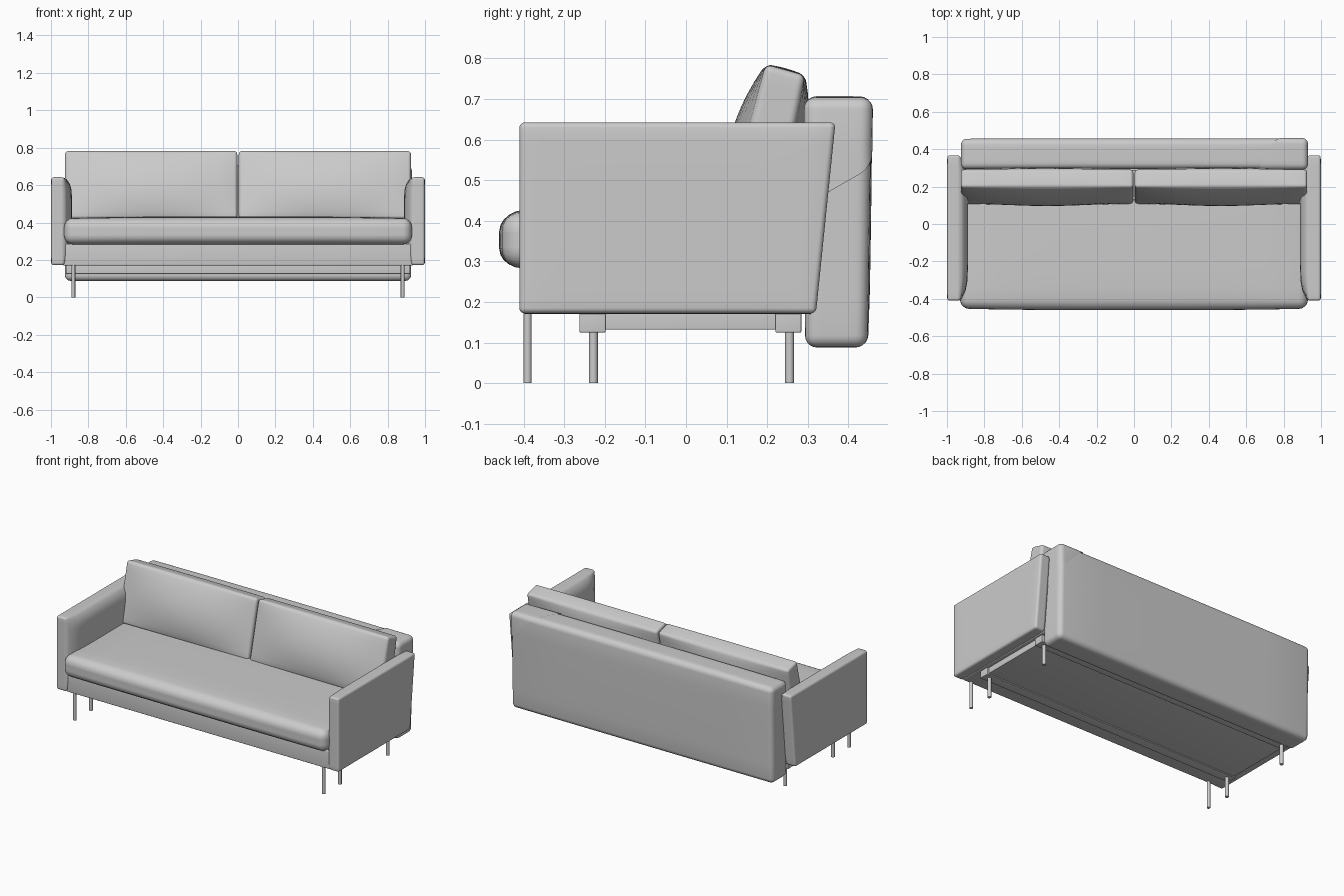
import bpy, bmesh
from mathutils import Vector

if "Cube" in bpy.data.objects:
    bpy.data.objects.remove(bpy.data.objects["Cube"])


def finish(name, bm, mirror=False, angle=0.7):
    bmesh.ops.recalc_face_normals(bm, faces=bm.faces)
    me = bpy.data.meshes.new(name)
    bm.to_mesh(me)
    bm.free()
    ob = bpy.data.objects.new(name, me)
    bpy.context.collection.objects.link(ob)
    if mirror:
        ob.modifiers.new("mirror", 'MIRROR')
    bpy.ops.object.select_all(action='DESELECT')
    ob.select_set(True)
    bpy.context.view_layer.objects.active = ob
    bpy.ops.object.shade_smooth_by_angle(angle=angle)
    return ob


def slab(x0, x1, quad, bevel, cuts=0, bulge=(0, 0, 0, 0, 0, 0), power=2):
    """Rounded block: quad = (y, z) of bottom front, bottom back, top back, top front.
    bulge = outward swelling of the -x, +x, -y, +y, -z, +z faces."""
    ys, zs = [p[0] for p in quad], [p[1] for p in quad]
    size = Vector((x1 - x0, (ys[1] + ys[2] - ys[0] - ys[3]) / 2,
                   (zs[2] + zs[3] - zs[0] - zs[1]) / 2))
    bm = bmesh.new()
    bmesh.ops.create_cube(bm, size=1)
    for v in bm.verts:
        v.co = v.co * size
    bmesh.ops.bevel(bm, geom=bm.edges[:], offset=bevel, segments=5,
                    profile=0.5, affect='EDGES', clamp_overlap=True)
    for axis in range(3):
        for i in range(cuts):
            co, no = Vector(), Vector()
            no[axis] = 1
            co[axis] = (size[axis] / 2 - bevel) * (2 * (i + 1) / (cuts + 1) - 1)
            bmesh.ops.bisect_plane(bm, geom=bm.verts[:] + bm.edges[:] + bm.faces[:],
                                   plane_co=co, plane_no=no, dist=1e-5)
    for v in bm.verts:
        n = [2 * v.co[k] / size[k] for k in range(3)]
        s, t = (n[1] + 1) / 2, (n[2] + 1) / 2
        w = ((1 - s) * (1 - t), s * (1 - t), s * t, (1 - s) * t)
        p = [(x0 + x1) / 2 + v.co.x,
             sum(a * b for a, b in zip(w, ys)), sum(a * b for a, b in zip(w, zs))]
        fall = [max(0, 1 - abs(c) ** power) for c in n]
        for k in range(3):
            f = fall[(k + 1) % 3] * fall[(k + 2) % 3]
            p[k] += f * (bulge[2 * k + 1] * (1 + n[k]) / 2 - bulge[2 * k] * (1 - n[k]) / 2)
        v.co = p
    return bm


def rect(y0, y1, z0, z1):
    return ((y0, z0), (y1, z0), (y1, z1), (y0, z1))


# Base and underframe
finish("base", slab(-0.935, 0.935, rect(-0.40, 0.31, 0.17, 0.285), 0.006))
finish("under_panel", slab(-0.91, 0.91, rect(-0.25, 0.27, 0.132, 0.175), 0.003))
for name, y in (("front_cross_bar", -0.23), ("back_cross_bar", 0.252)):
    finish(name, slab(-0.92, 0.92, rect(y - 0.032, y + 0.032, 0.125, 0.175), 0.003))

# Seat cushion
finish("seat_cushion", slab(-0.93, 0.93, rect(-0.452, 0.29, 0.283, 0.422), 0.048, 9,
                            (0, 0, 0.008, 0, 0, 0.01), 4))

# Arms, padded on the inside
finish("arms", slab(0.93, 0.998, ((-0.41, 0.172), (0.32, 0.172), (0.368, 0.642), (-0.41, 0.642)),
                    0.013, 17, (0.042, 0.002, 0, 0, 0, 0), 8), mirror=True)

# Backrest
back = ((0.293, 0.088), (0.447, 0.088), (0.456, 0.70), (0.293, 0.70))
finish("backrest", slab(-0.925, 0.925, back, 0.03, 5, (0, 0, 0, 0.004, 0, 0.005), 4))

# Corner flap lying over the backrest
flap = slab(-0.93, 0.93, ((0.29, 0.085), (0.451, 0.085), (0.46, 0.704), (0.29, 0.704)),
            0.03, 5, (0, 0, 0, 0.004, 0, 0.005), 4)
bmesh.ops.bisect_plane(flap, geom=flap.verts[:] + flap.edges[:] + flap.faces[:],
                       plane_co=(0.76, 0.455, 0.70), plane_no=(1, -0.57, 1), clear_inner=True)
finish("corner_flap", flap)

# Back cushions
finish("back_cushions", slab(0.004, 0.925, ((0.105, 0.42), (0.225, 0.42), (0.293, 0.758), (0.196, 0.785)),
                             0.016, 11, (0, 0, 0.042, 0.035, 0, 0.004), 2), mirror=True)

# Legs
for name, y, r, top in (("front_legs", -0.39, 0.010, 0.18),
                        ("middle_legs", -0.228, 0.011, 0.13),
                        ("back_legs", 0.255, 0.011, 0.13)):
    bm = bmesh.new()
    bmesh.ops.create_cone(bm, cap_ends=True, segments=20, radius1=r, radius2=r, depth=top)
    bmesh.ops.translate(bm, verts=bm.verts[:], vec=(0.88, y, top / 2))
    finish(name, bm, mirror=True)
